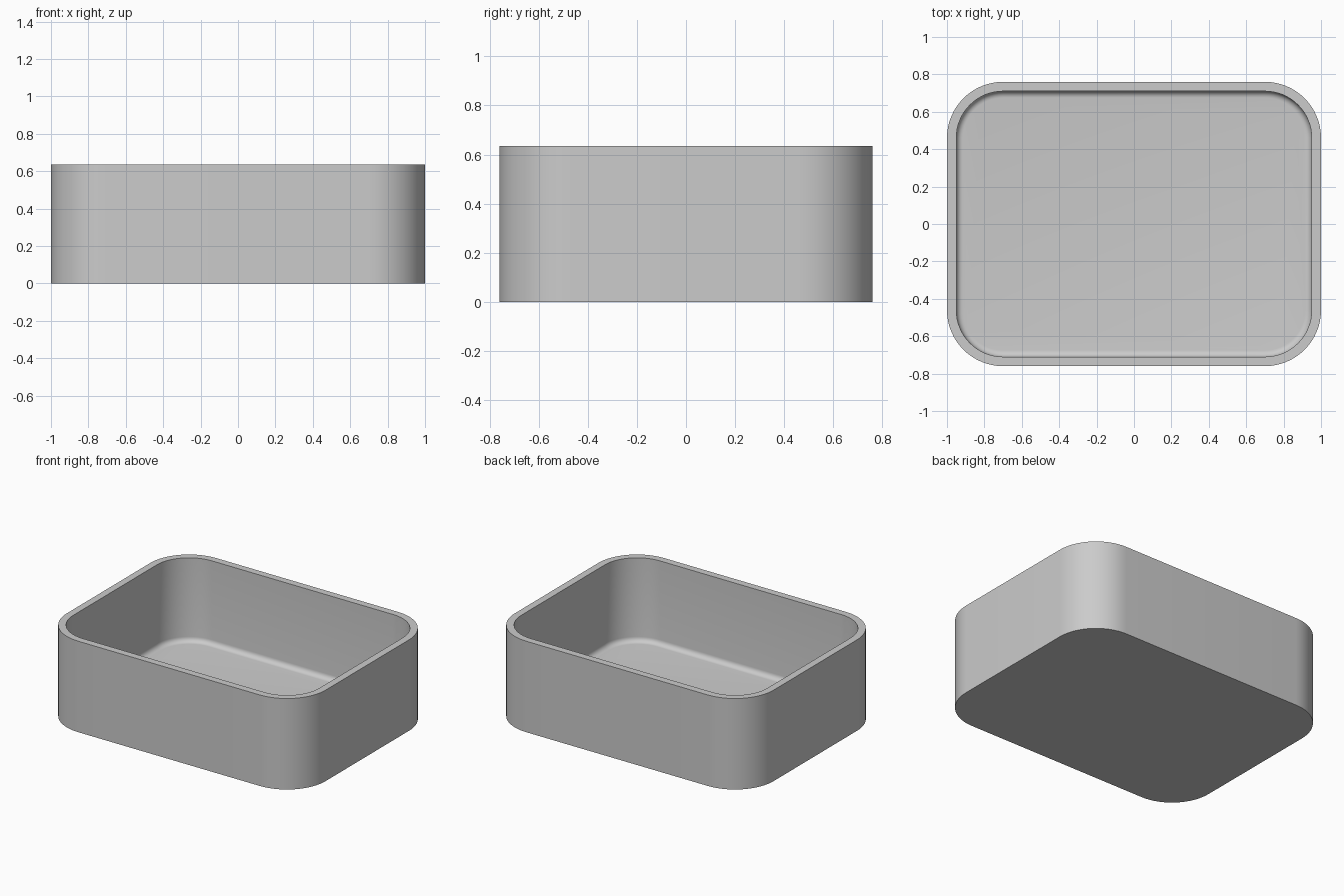
import bpy
import bmesh
from math import sin, cos, pi

cube = bpy.data.objects.get("Cube")
if cube:
    bpy.data.objects.remove(cube, do_unlink=True)

HALF_X, HALF_Y, HEIGHT = 1.0, 0.76, 0.635
CORNER, WALL, FLOOR, FILLET = 0.30, 0.05, 0.05, 0.035
CORNER_STEPS, FILLET_STEPS = 16, 6

# Plain grey material
grey = bpy.data.materials.new("light grey")
grey.use_nodes = True
colour = (0.6, 0.6, 0.6, 1)
grey.diffuse_color = colour
grey.node_tree.nodes["Principled BSDF"].inputs["Base Color"].default_value = colour


def ring(bm, inset, z):
    """Rounded rectangle, inset from the outer wall, at height z."""
    verts = []
    for quarter, (sx, sy) in enumerate([(1, 1), (-1, 1), (-1, -1), (1, -1)]):
        for i in range(CORNER_STEPS + 1):
            a = (quarter + i / CORNER_STEPS) * pi / 2
            r = CORNER - inset
            verts.append(bm.verts.new((sx * (HALF_X - CORNER) + r * cos(a),
                                       sy * (HALF_Y - CORNER) + r * sin(a), z)))
    return verts


# Section of the tray: outer wall, rim, inner wall, then the floor fillet
section = [(0, 0), (0, HEIGHT), (WALL, HEIGHT)]
for i in range(FILLET_STEPS + 1):
    a = i / FILLET_STEPS * pi / 2
    section.append((WALL + FILLET * (1 - cos(a)), FLOOR + FILLET * (1 - sin(a))))

bm = bmesh.new()
rings = [ring(bm, inset, z) for inset, z in section]
for low, high in zip(rings, rings[1:]):
    for i in range(len(low)):
        j = (i + 1) % len(low)
        bm.faces.new((low[i], low[j], high[j], high[i]))

# Underside and inner floor
bm.faces.new(reversed(rings[0]))
bm.faces.new(rings[-1])
bmesh.ops.recalc_face_normals(bm, faces=bm.faces)

mesh = bpy.data.meshes.new("tray")
bm.to_mesh(mesh)
bm.free()
mesh.materials.append(grey)
tray = bpy.data.objects.new("tray", mesh)
bpy.context.collection.objects.link(tray)

# Smooth corners, sharp rim and base
bpy.ops.object.select_all(action='DESELECT')
tray.select_set(True)
bpy.context.view_layer.objects.active = tray
bpy.ops.object.shade_smooth_by_angle(angle=pi / 6)
